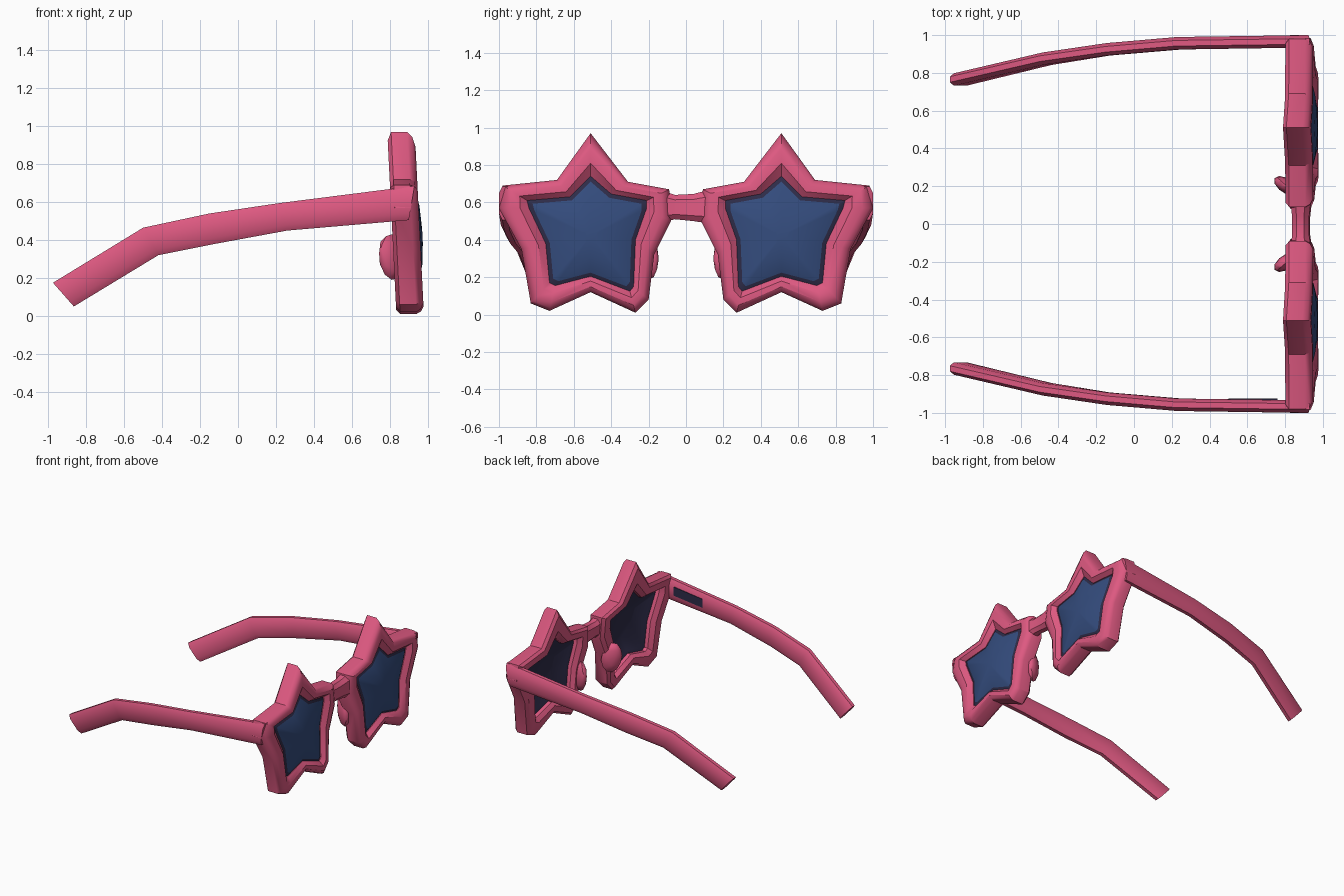
import bpy, bmesh, math
from mathutils import Vector

if "Cube" in bpy.data.objects:
    bpy.data.objects.remove(bpy.data.objects["Cube"])


def material(name, rgb):
    m = bpy.data.materials.new(name)
    m.diffuse_color = (*rgb, 1)
    m.use_nodes = True
    m.node_tree.nodes["Principled BSDF"].inputs["Base Color"].default_value = m.diffuse_color
    return m


PINK = material("pink plastic", (0.73, 0.10, 0.22))
BLUE = material("blue lens", (0.034, 0.072, 0.205))
NAVY = material("dark navy", (0.027, 0.025, 0.065))

# Star outlines as (y, z) for the +y side
OUTER = [(.51, .97), (.69, .72), (.98, .69), (1.0, .57), (.88, .35), (.83, .06), (.73, .02),
         (.51, .12), (.27, .01), (.20, .08), (.17, .32), (.08, .50), (.09, .67), (.31, .71)]
HOLE = [(.51, .74), (.62, .63), (.85, .61), (.84, .57), (.75, .38), (.73, .17), (.70, .155),
        (.51, .205), (.30, .125), (.28, .15), (.27, .40), (.21, .57), (.21, .61), (.40, .645)]
CENTRE = (.51, .42)


def make(name, bm, mats):
    bmesh.ops.recalc_face_normals(bm, faces=bm.faces)
    me = bpy.data.meshes.new(name)
    bm.to_mesh(me)
    bm.free()
    for m in mats:
        me.materials.append(m)
    ob = bpy.data.objects.new(name, me)
    bpy.context.collection.objects.link(ob)
    return ob


def skin(bm, rings, closed=False, mats=None):
    """Bridge consecutive rings of points; cap both ends unless closed."""
    vs = [[bm.verts.new(p) for p in r] for r in rings]
    n = len(vs[0])
    for i in range(len(vs) if closed else len(vs) - 1):
        a, b = vs[i], vs[(i + 1) % len(vs)]
        for k in range(n):
            f = bm.faces.new((a[k], a[(k + 1) % n], b[(k + 1) % n], b[k]))
            f.material_index = mats[i] if mats else 0
    if not closed:
        for r, m in ((vs[0], mats[0] if mats else 0), (vs[-1], mats[-1] if mats else 0)):
            bm.faces.new(r).material_index = m


def star_ring(a, b, t, dx, side):
    """Ring between outlines a and b, on the slightly tilted front plane."""
    ring = []
    for (ya, za), (yb, zb) in zip(a, b):
        y, z = ya + (yb - ya) * t, za + (zb - za) * t
        ring.append((.905 - .05 * z + dx, side * y, z))
    return ring


def bar_ring(top, bottom, width_dir, half_w):
    """Eight-sided chamfered section between a top and a bottom point."""
    top, bottom = Vector(top), Vector(bottom)
    c, up, w = (top + bottom) / 2, (top - bottom) / 2, Vector(width_dir) * half_w
    prof = [(1, .45), (.6, 1), (-.6, 1), (-1, .45), (-1, -.45), (-.6, -1), (.6, -1), (1, -.45)]
    return [c + up * u + w * v for u, v in prof]


FRAME_SECTION = [(0, -.05), (0, .035), (.12, .06), (.35, .075), (.7, .075), (1, .045),
                 (1, -.04), (.75, -.07), (.2, -.07)]
LENS_SECTION = [(.5, .055), (.9, 0), (1, -.01), (1, .04), (.91, .05), (.5, .08), (.12, .088)]
# Temple stations: top x, top z, bottom x, bottom z, centre y
TEMPLE = [(.93, .685, .90, .505, .967), (.22, .595, .26, .45, .957),
          (-.15, .54, -.12, .38, .925), (-.50, .465, -.42, .32, .875),
          (-.975, .175, -.865, .05, .765)]

for side, label in ((1, "left"), (-1, "right")):
    # star frame
    bm = bmesh.new()
    skin(bm, [star_ring(OUTER, HOLE, t, dx, side) for t, dx in FRAME_SECTION], closed=True)
    make(label + "_star_frame", bm, [PINK])

    # domed lens with dark rim and dark back
    bm = bmesh.new()
    mid = [CENTRE] * len(HOLE)
    skin(bm, [star_ring(mid, HOLE, t, dx, side) for t, dx in LENS_SECTION],
         mats=[1, 1, 1, 1, 0, 0])
    make(label + "_lens", bm, [BLUE, NAVY])

    # temple arm
    bm = bmesh.new()
    skin(bm, [bar_ring((tx, side * y, tz), (bx, side * y, bz), (0, 1, 0), .033)
              for tx, tz, bx, bz, y in TEMPLE])
    make(label + "_temple", bm, [PINK])

    # nose pad
    bm = bmesh.new()
    bmesh.ops.create_icosphere(bm, subdivisions=2, radius=1)
    for v in bm.verts:
        x, y, z = v.co
        v.co = (.81 + .07 * x, side * (.20 + .045 * y - .03 * x), .31 + .12 * z - .02 * x)
    make(label + "_nose_pad", bm, [PINK])

# bridge
bm = bmesh.new()
skin(bm, [bar_ring((.88, y, zt), (.89, y, zb), (1, 0, 0), w)
          for y, zt, zb, w in ((-.17, .68, .48, .06), (-.06, .64, .51, .045),
                               (.04, .645, .50, .045), (.17, .68, .48, .06))])
make("bridge", bm, [PINK])

# dark patch on the inner face of one temple
bm = bmesh.new()
skin(bm, [[(x, y, z + s) for y, s in ((-.925, -.035), (-.925, .035), (-.934, .035), (-.934, -.035))]
          for x, z in ((.50, .555), (.76, .585))])
make("temple_inner_patch", bm, [NAVY])

# smooth shading with sharp edges kept
for ob in bpy.context.scene.objects:
    ob.select_set(True)
    bpy.context.view_layer.objects.active = ob
bpy.ops.object.shade_smooth_by_angle(angle=math.radians(35))
